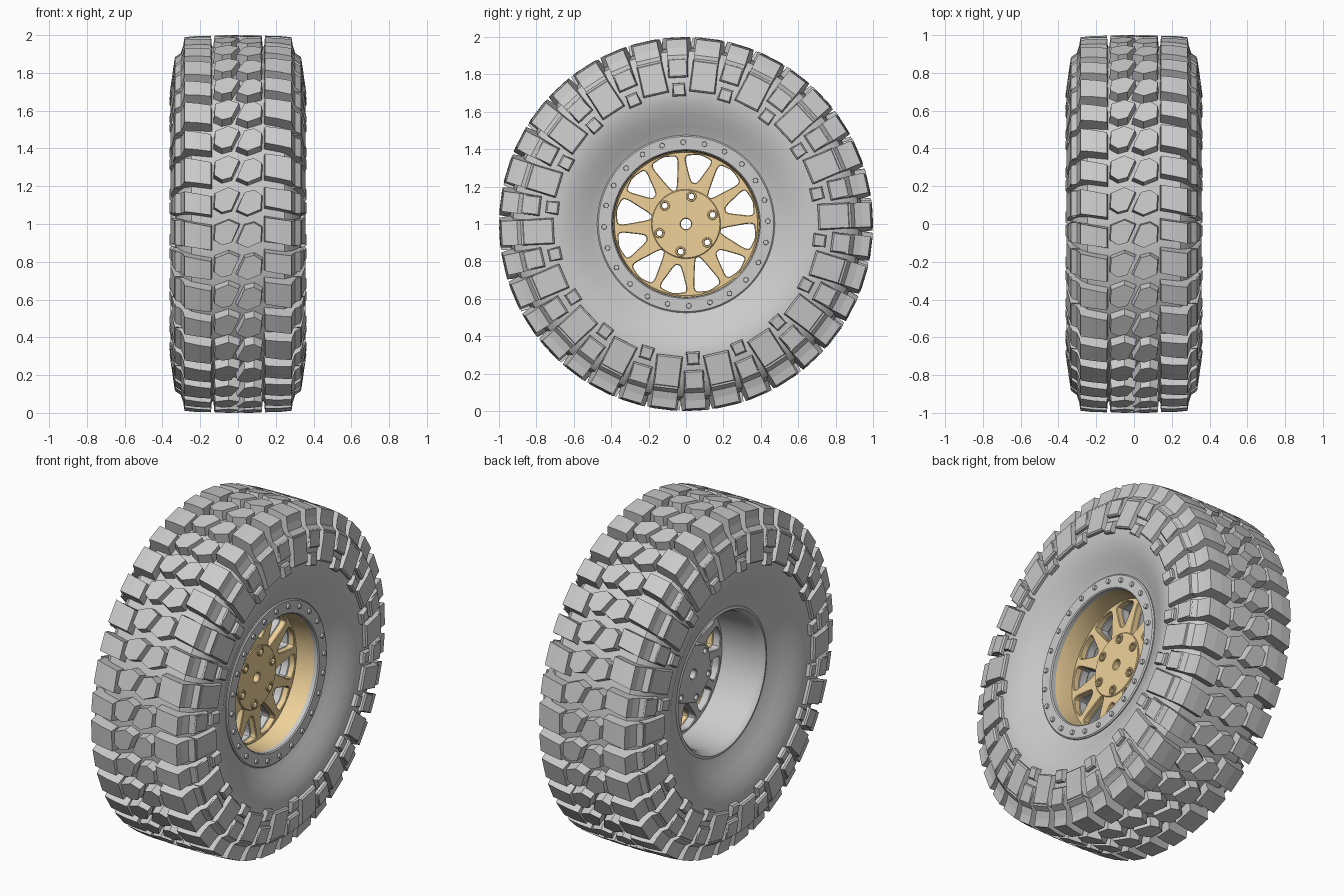
import bpy, bmesh, math
from mathutils import Matrix

if "Cube" in bpy.data.objects:
    bpy.data.objects.remove(bpy.data.objects["Cube"])

TAU = 2 * math.pi
RAD = math.radians
gold = bpy.data.materials.new("gold_paint")
gold.diffuse_color = (0.86, 0.64, 0.32, 1)
gold.use_nodes = True
gold.node_tree.nodes["Principled BSDF"].inputs["Base Color"].default_value = gold.diffuse_color


def P(x, r, a):
    """Point on the wheel: x along the axle, radius r, angle a from the top."""
    return (x, r * math.sin(a), 1 + r * math.cos(a))


def finish(name, bm, mat=None, smooth=None):
    bmesh.ops.recalc_face_normals(bm, faces=bm.faces)
    me = bpy.data.meshes.new(name)
    bm.to_mesh(me)
    bm.free()
    ob = bpy.data.objects.new(name, me)
    bpy.context.collection.objects.link(ob)
    if mat:
        me.materials.append(mat)
    if smooth:
        select(ob)
        bpy.ops.object.shade_smooth_by_angle(angle=RAD(smooth))
    return ob


def select(ob):
    bpy.ops.object.select_all(action='DESELECT')
    ob.select_set(True)
    bpy.context.view_layer.objects.active = ob


def lathe(name, prof, mat=None, segs=96, smooth=35):
    """Revolve a closed (x, r) profile about the axle."""
    bm = bmesh.new()
    rings = [[bm.verts.new(P(x, r, TAU * i / segs)) for x, r in prof] for i in range(segs)]
    n = len(prof)
    for i in range(segs):
        a, b = rings[i], rings[(i + 1) % segs]
        for k in range(n):
            bm.faces.new((a[k], a[(k + 1) % n], b[(k + 1) % n], b[k]))
    return finish(name, bm, mat, smooth)


def prism(bm, lower, upper):
    """Solid between two matching loops of points."""
    lo = [bm.verts.new(p) for p in lower]
    up = [bm.verts.new(p) for p in upper]
    n = len(lo)
    bm.faces.new(lo)
    bm.faces.new(up)
    for k in range(n):
        bm.faces.new((lo[k], lo[(k + 1) % n], up[(k + 1) % n], up[k]))


def circle(r, n=48, cy=0, cz=0):
    return [(cy + r * math.sin(TAU * i / n), cz + r * math.cos(TAU * i / n)) for i in range(n)]


def plate(name, loops, x0, x1, mat=None, bevel=0.004):
    """Flat plate with holes, facing the axle direction."""
    cu = bpy.data.curves.new(name, 'CURVE')
    cu.dimensions = '2D'
    cu.fill_mode = 'BOTH'
    cu.extrude = (x1 - x0) / 2 - bevel
    cu.bevel_depth = bevel
    cu.bevel_resolution = 0
    cu.offset = -bevel
    for loop in loops:
        s = cu.splines.new('POLY')
        s.points.add(len(loop) - 1)
        for pt, (y, z) in zip(s.points, loop):
            pt.co = (y, z, 0, 1)
        s.use_cyclic_u = True
    ob = bpy.data.objects.new(name, cu)
    bpy.context.collection.objects.link(ob)
    ob.matrix_world = Matrix(((0, 0, 1, (x0 + x1) / 2), (1, 0, 0, 0), (0, 1, 0, 1), (0, 0, 0, 1)))
    if mat:
        cu.materials.append(mat)
    select(ob)
    bpy.ops.object.convert(target='MESH')
    bpy.ops.object.shade_smooth_by_angle(angle=RAD(30))


# Tyre carcass
half = [(0.20, 0.41), (0.235, 0.43), (0.25, 0.475), (0.272, 0.52), (0.302, 0.58), (0.325, 0.64),
        (0.334, 0.70), (0.327, 0.77), (0.308, 0.84), (0.282, 0.89), (0.245, 0.925), (0.13, 0.94)]
lathe("tyre_carcass", half + [(0, 0.945)] + [(-x, r) for x, r in reversed(half)])

# Tread: 36 pitches, each side is the other turned half round
N = 36
PITCH = TAU / N
START = RAD(-3)
centre = [(-0.127, -0.035), (-0.085, -0.062), (-0.034, -0.048), (0.008, 0.05), (-0.05, 0.076), (-0.122, 0.045)]
cx = sum(p[0] for p in centre) / 6
cv = sum(p[1] for p in centre) / 6

bm = bmesh.new()
for i in range(N):
    for s in (1, -1):
        a0 = START + i * PITCH
        def pt(x, v, r):
            return P(s * x, r, a0 + s * v)
        base = [pt(cx + (x - cx) * 1.08, cv + (v - cv) * 1.08, 0.93) for x, v in centre]
        top = [pt(cx + (x - cx) * 0.97, cv + (v - cv) * 0.97, 1.0 - 0.1 * x * x) for x, v in centre]
        prism(bm, base, top)
finish("centre_tread_blocks", bm)


def wedge(bm, s, ang, pts, skew=0.0):
    """Block from an (x, r, half arc width) section, spread either side of an angle."""
    ends = []
    for e in (-1, 1):
        ends.append([P(s * x, r, s * (ang + e * w / r + skew * max(0, 0.29 - x) / 0.15))
                     for x, r, w in pts])
    prism(bm, *ends)


def side_lug(bm, s, ang, r0, r1, w):
    x = lambda r: 0.335 + 0.14 * (0.88 - r)
    wedge(bm, s, ang, [(0.28, r0 - 0.006, w + 0.005), (x(r0) - 0.008, r0 - 0.004, w + 0.004),
                       (x(r0), r0 + 0.004, w - 0.003), (x(r1), r1 - 0.004, w - 0.003),
                       (x(r1) - 0.008, r1 + 0.004, w + 0.004), (0.28, r1 + 0.006, w + 0.005)])


shoulder = bmesh.new()
lugs = bmesh.new()
for s in (1, -1):
    for i in range(N):
        ang = s * START + i * PITCH
        w = 0.066 if i % 2 else 0.054
        wedge(shoulder, s, ang, [
            (0.137, 0.925, w + 0.004), (0.143, 0.997, w - 0.004), (0.215, 0.996, w - 0.002),
            (0.283, 0.989, w), (0.290, 0.945, w), (0.303, 0.905, w), (0.331, 0.885, w),
            (0.338, 0.80, w - 0.003), (0.30, 0.79, w), (0.25, 0.90, w + 0.004)], skew=0.025)
        if i % 2:
            side_lug(lugs, s, ang, 0.715, 0.875, 0.066)
        else:
            side_lug(lugs, s, ang, 0.79, 0.885, 0.049)
            side_lug(lugs, s, ang, 0.69, 0.75, 0.031)
finish("shoulder_tread_blocks", shoulder)
finish("sidewall_lugs", lugs)

# Rim barrel, gold outside and grey inside
lathe("rim_front", [(0.25, 0.398), (0.22, 0.39), (0.16, 0.386), (0.11, 0.382), (0.085, 0.382),
                    (0.085, 0.405), (0.25, 0.405)], gold)
lathe("rim_barrel", [(0.085, 0.386), (-0.19, 0.392), (-0.225, 0.402), (-0.24, 0.415),
                     (-0.235, 0.43), (-0.20, 0.412), (0.22, 0.412), (0.22, 0.406), (0.085, 0.406)])

# Clamp ring with 24 bolts
lathe("clamp_ring", [(0.23, 0.392), (0.256, 0.392), (0.262, 0.398), (0.262, 0.468),
                     (0.256, 0.475), (0.23, 0.475)], smooth=30)
bm = bmesh.new()
for i in range(24):
    m = Matrix.Translation(P(0.264, 0.438, TAU * i / 24 - RAD(2))) @ Matrix.Rotation(RAD(90), 4, 'Y')
    bmesh.ops.create_cone(bm, cap_ends=True, segments=12, radius1=0.015, radius2=0.013, depth=0.02, matrix=m)
finish("ring_bolts", bm, smooth=40)


def rounded(corners, t=0.27, n=4):
    out = []
    for k, c in enumerate(corners):
        ends = [tuple(c[j] + t * (q[j] - c[j]) for j in (0, 1))
                for q in (corners[k - 1], corners[(k + 1) % len(corners)])]
        for m in range(n + 1):
            f = m / n
            out.append(tuple((1 - f) ** 2 * ends[0][j] + 2 * f * (1 - f) * c[j] + f * f * ends[1][j]
                             for j in (0, 1)))
    return out


# Spoke disc with 12 windows
BOLT = RAD(11)
windows = []
for i in range(12):
    mid = BOLT + i * TAU / 12
    ri = 0.225 if i % 2 == 0 else 0.19
    pol = [(ri, -4), (ri, 4), (0.365, 12.3), (0.378, 0), (0.365, -12.3)]
    windows.append(rounded([(r * math.sin(mid + RAD(d)), r * math.cos(mid + RAD(d))) for r, d in pol]))
holes = [(0.15 * math.sin(BOLT + k * TAU / 6), 0.15 * math.cos(BOLT + k * TAU / 6)) for k in range(6)]
bores = [circle(0.028, 24)] + [circle(0.015, 16, *h) for h in holes]
plate("spokes_front", [circle(0.392, 96)] + windows + bores, 0.08, 0.12, gold)
plate("spokes_back", [circle(0.39, 96)] + windows + bores, 0.03, 0.081)

# Hub face, mounting pad and nut seats
plate("hub_face", [circle(0.185, 48)] + bores, 0.10, 0.126, gold)
pad = [(0.19 * math.sin(BOLT + k * TAU / 6), 0.19 * math.cos(BOLT + k * TAU / 6)) for k in range(6)]
plate("hub_pad", [rounded(pad, 0.12, 3)] + bores, -0.05, 0.04)
plate("nut_seats", [circle(0.027, 20, *h) for h in holes] + [circle(0.016, 16, *h) for h in holes],
      0.118, 0.134, gold, 0.002)
